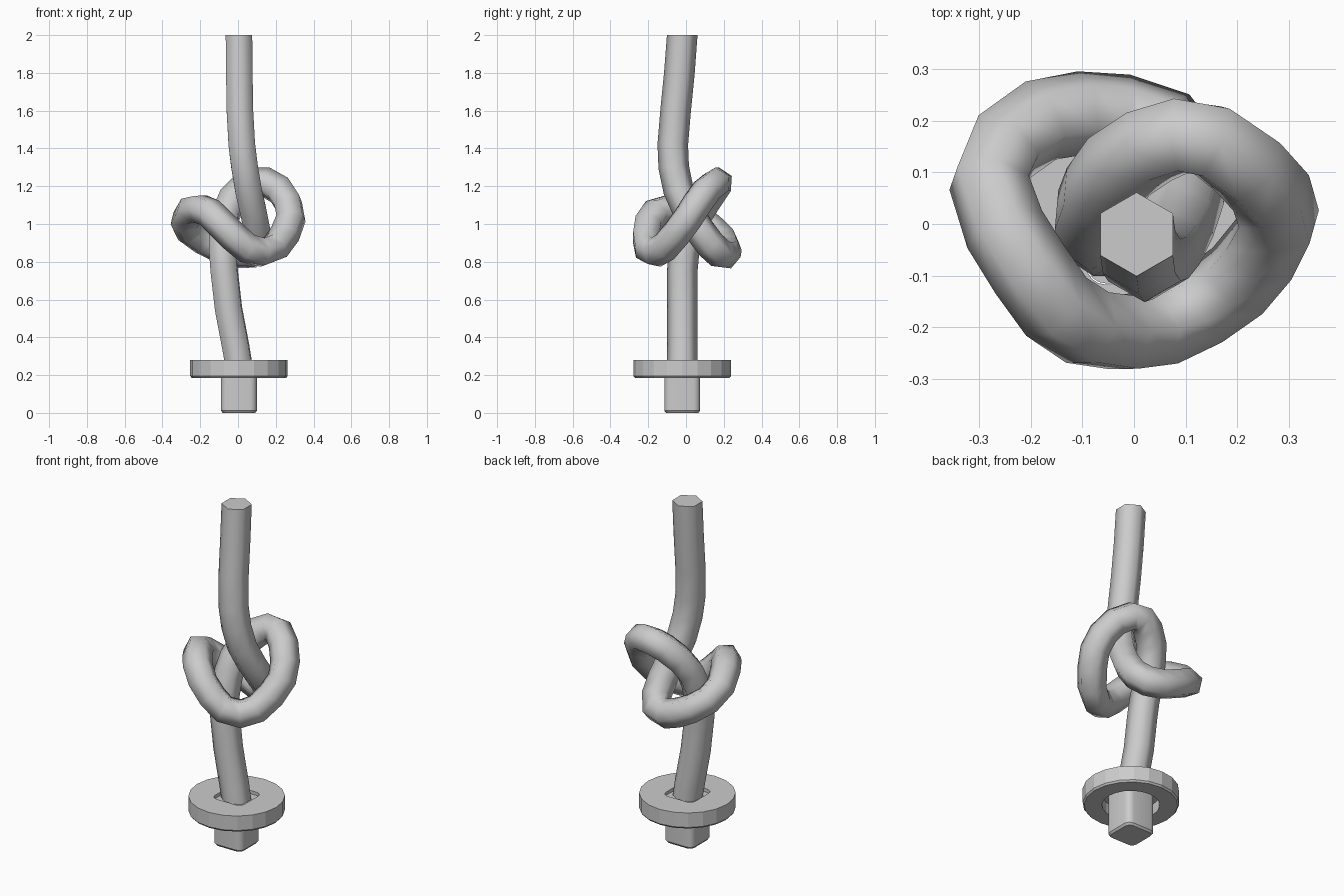
import bpy, bmesh, math
from mathutils import Vector

if "Cube" in bpy.data.objects:
    bpy.data.objects.remove(bpy.data.objects["Cube"])

CX, CY = 0.005, -0.02

grey = bpy.data.materials.new("plain grey")
grey.diffuse_color = (0.6, 0.6, 0.6, 1)
grey.use_nodes = True
grey.node_tree.nodes["Principled BSDF"].inputs["Base Color"].default_value = grey.diffuse_color


def loft(name, loops, smooth_deg, caps=(True, True), closed=False):
    """Skin equal-length point loops into one object."""
    bm = bmesh.new()
    rings = [[bm.verts.new(p) for p in loop] for loop in loops]
    pairs = list(zip(rings, rings[1:]))
    if closed:
        pairs.append((rings[-1], rings[0]))
    for a, b in pairs:
        n = len(a)
        for i in range(n):
            j = (i + 1) % n
            bm.faces.new((a[i], a[j], b[j], b[i]))
    for ring, wanted in zip((rings[0], rings[-1]), caps):
        if wanted:
            bm.faces.new(ring)
    bmesh.ops.recalc_face_normals(bm, faces=bm.faces)
    for f in bm.faces:
        f.smooth = True
    for e in bm.edges:
        e.smooth = e.calc_face_angle(0) < math.radians(smooth_deg)
    me = bpy.data.meshes.new(name)
    bm.to_mesh(me)
    bm.free()
    me.materials.append(grey)
    ob = bpy.data.objects.new(name, me)
    bpy.context.collection.objects.link(ob)
    return ob


def circle(r, z):
    return [(CX + r * math.cos(math.radians(18 * i)),
             CY + r * math.sin(math.radians(18 * i)), z) for i in range(20)]


def rounded_square(half, r, z):
    pts = []
    for k in range(4):
        mid = math.radians(90 * k + 45)
        d = (half - r) * math.sqrt(2)
        for i in range(5):
            a = math.radians(90 * k + 22.5 * i)
            pts.append((CX + d * math.cos(mid) + r * math.cos(a),
                        CY + d * math.sin(mid) + r * math.sin(a), z))
    return pts


# Washer: round disc with a square opening above and a round recess below
loft("washer", [
    circle(0.155, 0.185), circle(0.25, 0.185), circle(0.258, 0.195),
    circle(0.258, 0.28), rounded_square(0.097, 0.037, 0.28),
    rounded_square(0.097, 0.037, 0.25), circle(0.155, 0.25),
], 12, caps=(False, False), closed=True)

# Shank: rounded square peg with a chamfered foot
loft("shank", [
    rounded_square(0.086, 0.03, 0.0), rounded_square(0.095, 0.036, 0.012),
    rounded_square(0.095, 0.036, 0.262),
], 30)

# Rope centre line, from the free top end through the overhand knot to the peg
path = [Vector(p) for p in (
    (0.005, -0.02, 2.0), (0.007, -0.035, 1.8), (0.01, -0.055, 1.6),
    (0.02, -0.07, 1.42), (0.035, -0.065, 1.3), (0.055, -0.04, 1.18),
    (0.08, 0.01, 1.07), (0.1, 0.07, 0.97), (0.1, 0.13, 0.89),
    (0.06, 0.185, 0.84), (-0.02, 0.21, 0.84), (-0.1, 0.215, 0.87),
    (-0.18, 0.2, 0.91), (-0.25, 0.15, 0.96), (-0.28, 0.08, 1.02),
    (-0.25, -0.01, 1.07), (-0.2, -0.09, 1.08), (-0.15, -0.16, 1.06),
    (-0.09, -0.2, 1.0), (-0.02, -0.21, 0.93), (0.05, -0.2, 0.87),
    (0.13, -0.16, 0.85), (0.2, -0.11, 0.88), (0.25, -0.05, 0.95),
    (0.28, 0.01, 1.03), (0.265, 0.06, 1.11), (0.22, 0.11, 1.18),
    (0.15, 0.16, 1.22), (0.09, 0.17, 1.22), (0.03, 0.15, 1.19),
    (-0.03, 0.11, 1.13), (-0.065, 0.06, 1.05), (-0.08, 0.02, 0.95),
    (-0.08, -0.01, 0.85), (-0.073, -0.02, 0.75), (-0.05, -0.02, 0.55),
    (-0.012, -0.02, 0.35), (0.005, -0.02, 0.25))]

# Six-sided section carried along the path without twisting
sections = []
side = Vector((0, 1, 0))
last = len(path) - 1
for i, p in enumerate(path):
    if i in (0, last):
        t = Vector((0, 0, -1))
    else:
        t = ((p - path[i - 1]).normalized() + (path[i + 1] - p).normalized()).normalized()
    side = (side - t * side.dot(t)).normalized()
    other = t.cross(side)
    sections.append([p + 0.081 * (side * math.cos(k * math.pi / 3) + other * math.sin(k * math.pi / 3))
                     for k in range(6)])
loft("knotted_rope", sections, 75)
